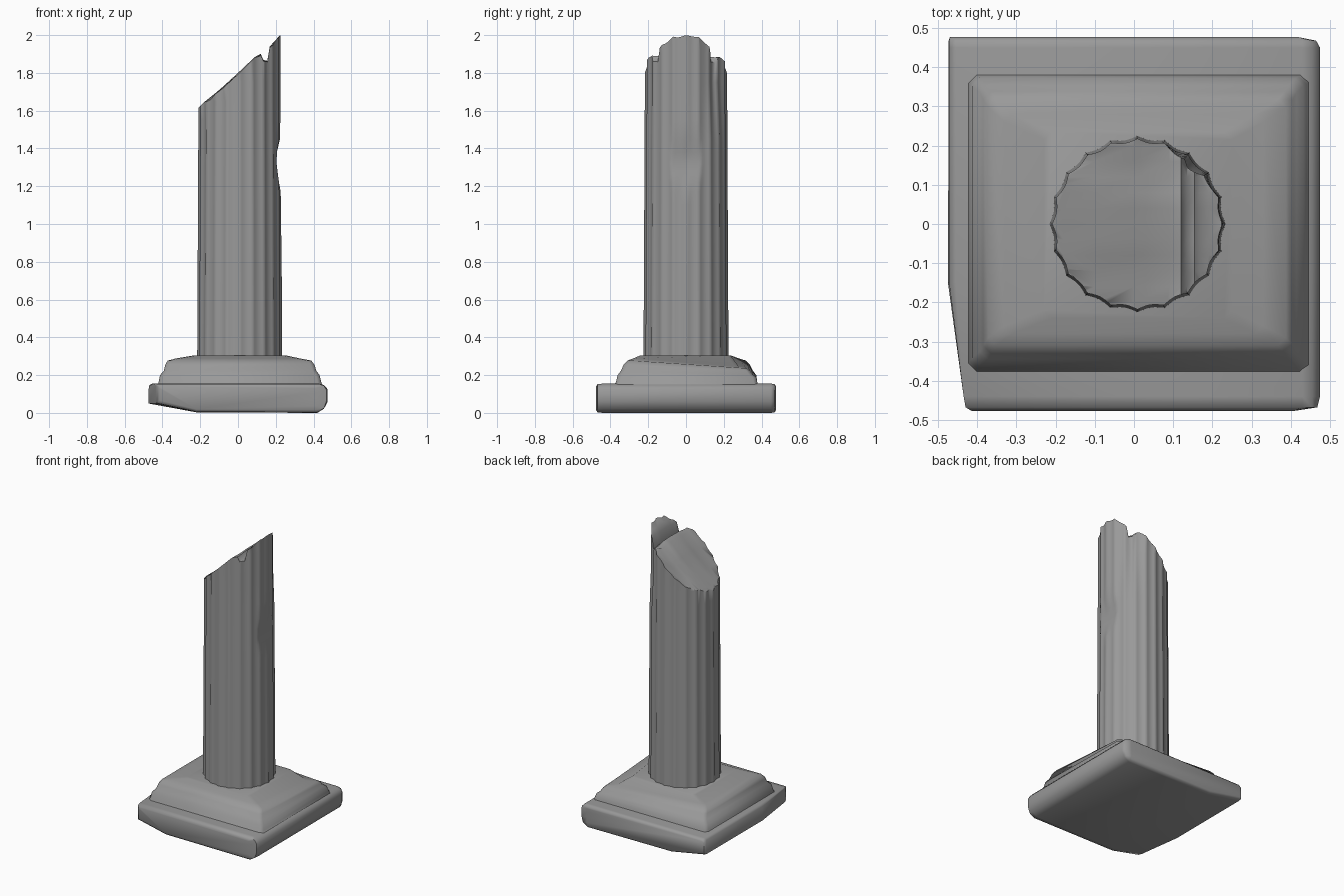
import bpy, bmesh, math, random

if "Cube" in bpy.data.objects:
    bpy.data.objects.remove(bpy.data.objects["Cube"])

random.seed(4)
stone = bpy.data.materials.new("dark_stone")
stone.diffuse_color = (.32, .32, .32, 1)
stone.use_nodes = True
stone.node_tree.nodes["Principled BSDF"].inputs["Base Color"].default_value = stone.diffuse_color


def smooth(obj, angle):
    bpy.ops.object.select_all(action='DESELECT')
    obj.select_set(True)
    bpy.context.view_layer.objects.active = obj
    bpy.ops.object.shade_smooth_by_angle(angle=math.radians(angle))


def loft(name, rings, angle=65):
    """Skin a list of equal-length closed rings and cap both ends."""
    bm = bmesh.new()
    loops = [[bm.verts.new(p) for p in ring] for ring in rings]
    n = len(loops[0])
    for a, b in zip(loops, loops[1:]):
        for i in range(n):
            j = (i + 1) % n
            bm.faces.new((a[i], a[j], b[j], b[i]))
    bm.faces.new(loops[0][::-1])
    bm.faces.new(loops[-1])
    bmesh.ops.recalc_face_normals(bm, faces=bm.faces)
    mesh = bpy.data.meshes.new(name)
    bm.to_mesh(mesh)
    bm.free()
    mesh.materials.append(stone)
    obj = bpy.data.objects.new(name, mesh)
    bpy.context.collection.objects.link(obj)
    smooth(obj, angle)
    return obj


def lerp_table(table, t):
    for (a, va), (b, vb) in zip(table, table[1:]):
        if t <= b:
            return va + (vb - va) * max(0, (t - a) / (b - a))
    return table[-1][1]


# Plinth: worn slab, profile in x/z swept from front to back
slab = [(-.22, .003), (.42, 0), (.455, .022), (.475, .06), (.475, .125),
        (.455, .147), (.43, .155), (-.455, .155), (-.472, .145), (-.475, .05)]
# each station: y, left limit, right limit, vertical inset
stations = [(-.477, -.415, .41, .016), (-.468, -.43, .468, .003), (-.44, -.435, .475, 0),
            (-.15, -.477, .475, 0), (.45, -.473, .475, 0),
            (.468, -.473, .465, .003), (.477, -.47, .42, .014)]
loft("plinth", [[(min(max(x, lo), hi), y, z + (inset if z < .07 else -inset))
                 for x, z in slab] for y, lo, hi, inset in stations])

# Moulded base: stacked rectangles with clipped corners, back right corner worn
tiers = [(-.425, .45, -.385, .385, .14), (-.42, .44, -.37, .377, .165),
         (-.413, .432, -.362, .372, .2), (-.393, .415, -.345, .355, .222),
         (-.385, .405, -.33, .338, .255), (-.372, .388, -.31, .318, .277),
         (-.33, .33, -.28, .28, .288), (-.23, .25, -.24, .235, .305)]


def tier_ring(x0, x1, y0, y1, z, c=.02):
    drop = max(0, z - .165) * .35 if z < .3 else 0
    return [(x0 + c, y0, z), (x1 - c, y0, z), (x1, y0 + c, z), (x1, y1 - c, z - drop),
            (x1 - c, y1, z - drop), (x0 + c, y1, z), (x0, y1 - c, z), (x0, y0 + c, z)]


loft("moulded_base", [tier_ring(*t) for t in tiers])

# Fluted shaft with a dent on the right and a chipped back right strip
FLUTES, SEG = 20, 120
dent = [(.2, .24), (1.17, .226), (1.22, .217), (1.32, .204), (1.38, .206),
        (1.45, .222), (1.55, .224), (2.1, .224)]


def shaft_ring(z):
    ring = []
    radius = .225 - .007 * min(1, (z - .28) / 1.4)
    chip = max(0, min(1, (z - 1.45) / .3)) * .018
    for i in range(SEG):
        a = 2 * math.pi * i / SEG
        r = radius - .009 * abs(math.sin(a * FLUTES / 2))
        r -= chip * max(0, 1 - abs(math.degrees(a) - 48) / 22)
        ring.append((min(.009 + r * math.cos(a), lerp_table(dent, z)), r * math.sin(a), z))
    return ring


levels = [.28, .34, .7, 1.1, 1.17, 1.22, 1.27, 1.32, 1.38, 1.45, 1.55, 1.65, 1.75, 1.9, 2.1]
shaft = loft("broken_shaft", [shaft_ring(z) for z in levels])

# Break cutter: slanted, stepped profile swept along y with a little jaggedness
break_line = [(-.4, 1.47), (-.205, 1.62), (-.18, 1.645), (-.1, 1.71), (0, 1.8), (.09, 1.885),
              (.12, 1.9), (.135, 1.87), (.155, 1.865), (.168, 1.94), (.19, 1.965), (.222, 2.0), (.4, 2.0)]
cut_rings = []
for k in range(17):
    y = -.32 + .04 * k
    jag = .018 if abs(y) > .09 else .005
    lower = [(x, y, z - random.random() * (jag if -.2 < x < .3 else 0)) for x, z in break_line]
    cut_rings.append(lower + [(.4, y, 2.3), (-.4, y, 2.3)])
cutter = loft("break_cutter", cut_rings)
cutter.hide_render = True

mod = shaft.modifiers.new("break", 'BOOLEAN')
mod.operation = 'DIFFERENCE'
mod.solver = 'EXACT'
mod.object = cutter
bpy.context.view_layer.objects.active = shaft
bpy.ops.object.modifier_apply(modifier=mod.name)
bpy.data.objects.remove(cutter, do_unlink=True)
smooth(shaft, 62)
